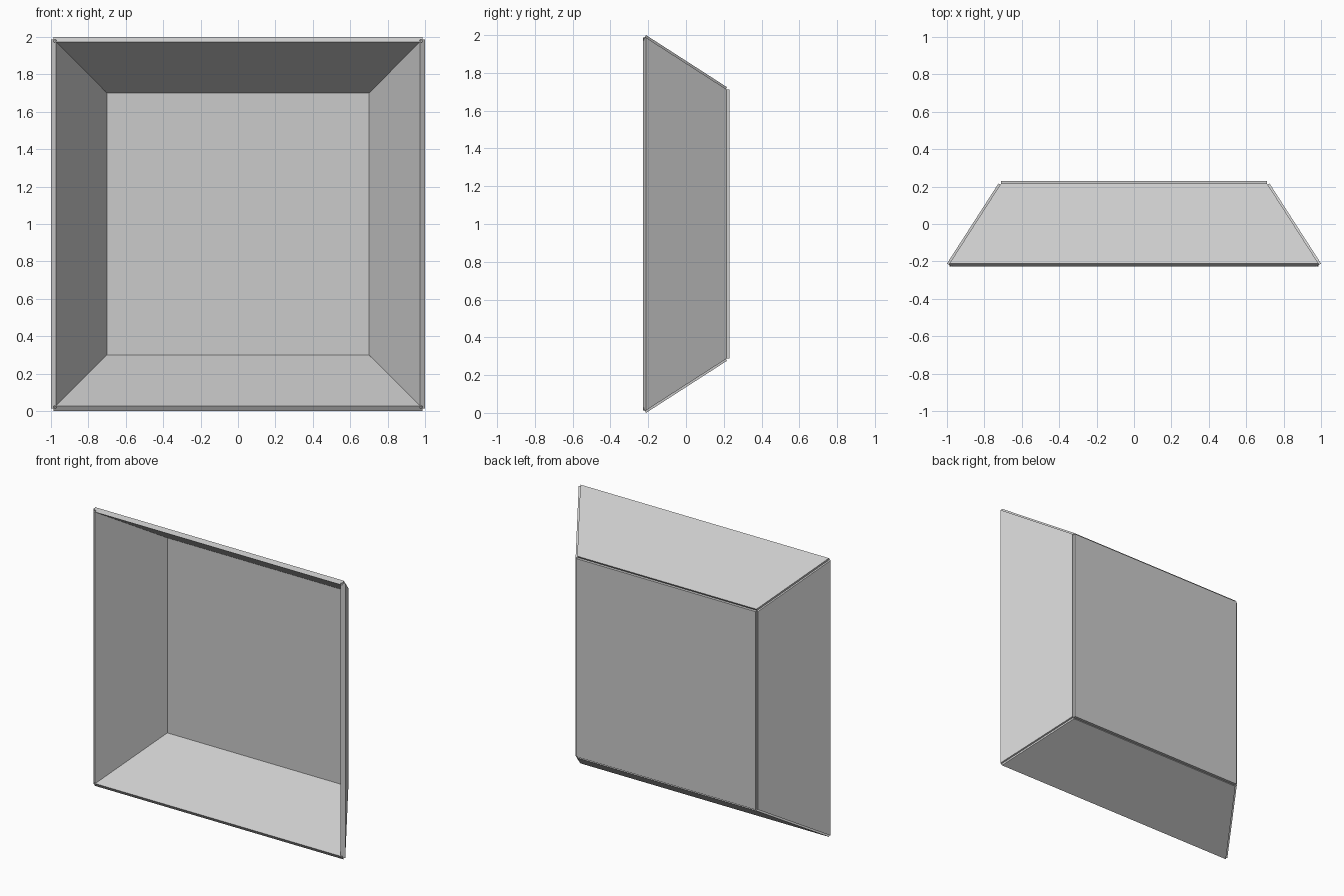
import bpy
from math import pi
from mathutils import Matrix, Vector

if "Cube" in bpy.data.objects:
    bpy.data.objects.remove(bpy.data.objects["Cube"])

F, YF = 0.987, -0.22   # front half-width and depth of the panel mid-planes
B, YB = 0.711, 0.209   # back half-width and depth
T = 0.031              # board thickness
Z = 1.0                # centre height


def board(name, pts):
    """Flat four-sided board, thickened equally to both sides of its plane."""
    n = (pts[1] - pts[0]).cross(pts[2] - pts[0]).normalized() * T / 2
    verts = [p + n for p in pts] + [p - n for p in pts]
    faces = [(0, 1, 2, 3), (7, 6, 5, 4)]
    faces += [(i, i + 4, (i + 1) % 4 + 4, (i + 1) % 4) for i in range(4)]
    me = bpy.data.meshes.new(name)
    me.from_pydata(verts, [], faces)
    ob = bpy.data.objects.new(name, me)
    ob.location.z = Z
    bpy.context.collection.objects.link(ob)


# Four splayed side boards around the opening
side = [Vector(p) for p in ((-F, YF, F), (F, YF, F), (B, YB, B), (-B, YB, B))]
for i, name in enumerate(("top_board", "right_board", "bottom_board", "left_board")):
    rot = Matrix.Rotation(i * pi / 2, 3, 'Y')
    board(name, [rot @ p for p in side])

# Square back board, set slightly behind the ends of the sides
yb = 0.229 - T / 2
board("back_board", [Vector((x * B, yb, z * B))
                     for x, z in ((1, -1), (-1, -1), (-1, 1), (1, 1))])
